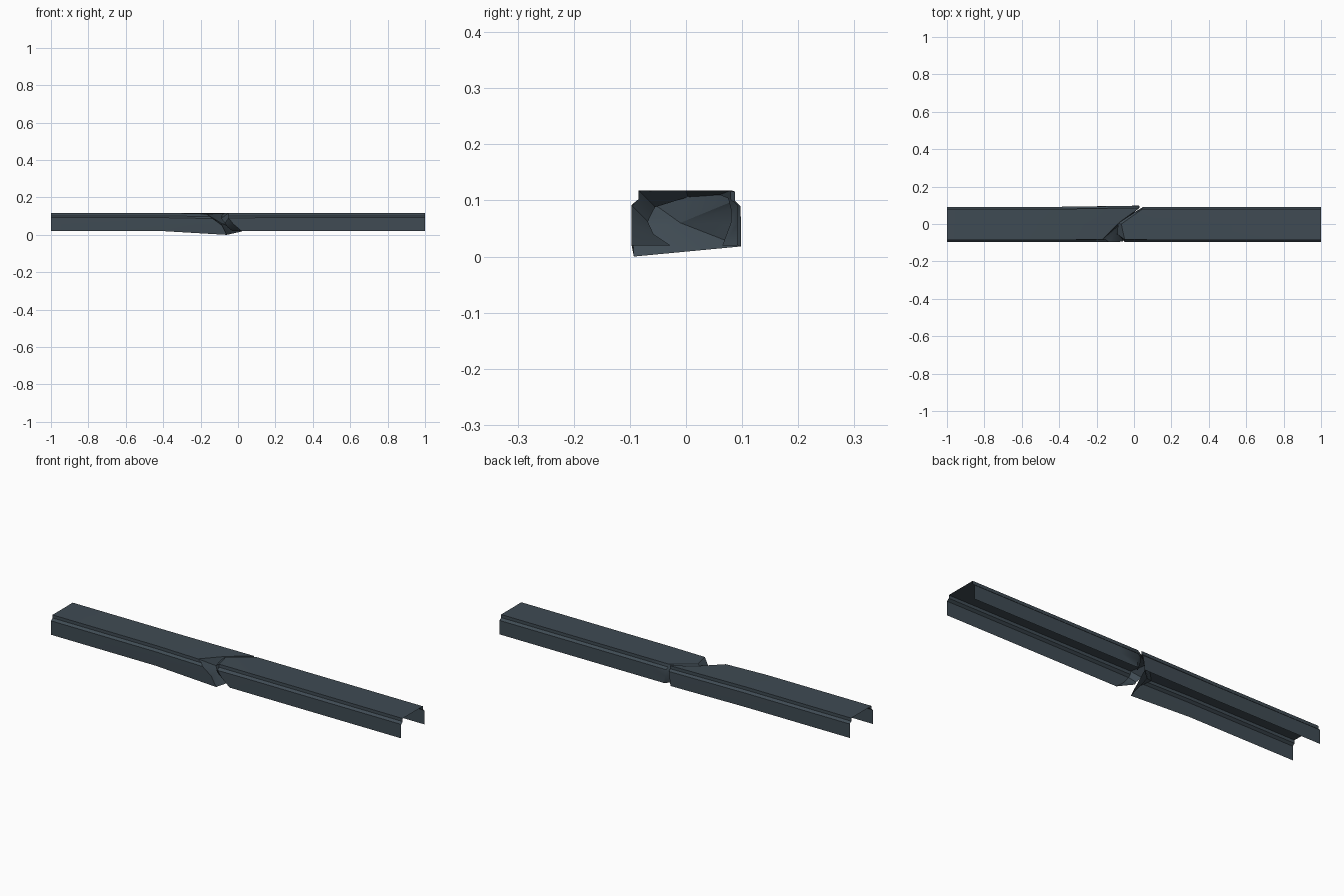
import bpy, bmesh

steel = bpy.data.materials.new("dark blue grey steel")
steel.diffuse_color = (0.05, 0.07, 0.087, 1)

# Channel cross-section (y, z), front bottom edge to back bottom edge
PROFILE = [(-0.097, 0.02), (-0.097, 0.058), (-0.097, 0.092), (-0.085, 0.102),
           (-0.085, 0.118), (-0.002, 0.118), (0.08, 0.118), (0.08, 0.102),
           (0.092, 0.092), (0.092, 0.058), (0.092, 0.02)]


def section(x):
    return [(x, y, z) for y, z in PROFILE]


def loft(name, rings, cap=None):
    """Skin a sheet through the rings; optionally close the last ring to a point."""
    bm = bmesh.new()
    rows = [[bm.verts.new(p) for p in r] for r in rings]
    for a, b in zip(rows, rows[1:]):
        for i in range(len(a) - 1):
            bm.faces.new((a[i], a[i + 1], b[i + 1], b[i]))
    if cap:
        c, last = bm.verts.new(cap), rows[-1]
        for i in range(len(last)):
            bm.faces.new((last[i], last[(i + 1) % len(last)], c))
    bmesh.ops.recalc_face_normals(bm, faces=bm.faces)
    # make sure the roof faces up
    if max(bm.faces, key=lambda f: f.calc_center_median().z).normal.z < 0:
        bmesh.ops.reverse_faces(bm, faces=bm.faces)
    me = bpy.data.meshes.new(name)
    bm.to_mesh(me)
    bm.free()
    ob = bpy.data.objects.new(name, me)
    bpy.context.collection.objects.link(ob)
    me.materials.append(steel)
    bpy.ops.object.select_all(action='DESELECT')
    ob.select_set(True)
    bpy.context.view_layer.objects.active = ob
    bpy.ops.object.shade_smooth_by_angle(angle=0.52)
    return ob


# Left half: sags and twists slightly, ending in a slanted closed break
left_break = [(-0.06, -0.093, 0.0), (-0.085, -0.096, 0.05), (-0.135, -0.096, 0.087),
              (-0.15, -0.084, 0.097), (-0.17, -0.083, 0.112), (-0.08, 0.008, 0.114),
              (0.03, 0.087, 0.116), (0.03, 0.087, 0.1), (0.03, 0.097, 0.09),
              (0.025, 0.098, 0.057), (0.02, 0.098, 0.018)]
loft("left_beam", [section(-1), section(-0.4), left_break], cap=(-0.085, -0.01, 0.06))

# Right half: shoulder of the break, then the torn lip folded inwards
shoulder = [(0.02, -0.097, 0.02), (-0.025, -0.097, 0.058), (-0.05, -0.096, 0.09),
            (-0.05, -0.085, 0.102), (-0.05, -0.083, 0.117), (-0.068, 0.0, 0.118),
            (0.045, 0.08, 0.118), (0.045, 0.08, 0.102), (0.05, 0.092, 0.092),
            (0.055, 0.092, 0.058), (0.06, 0.092, 0.02)]
lip = [(-0.03, -0.028, 0.02), (-0.055, -0.058, 0.04), (-0.07, -0.068, 0.062),
       (-0.08, -0.062, 0.075), (-0.09, -0.055, 0.088), (-0.085, 0.003, 0.106),
       (0.0, 0.06, 0.11), (0.022, 0.075, 0.104), (0.03, 0.08, 0.085),
       (0.03, 0.08, 0.06), (0.035, 0.065, 0.02)]
loft("right_beam", [section(1), section(0.15), shoulder, lip])
